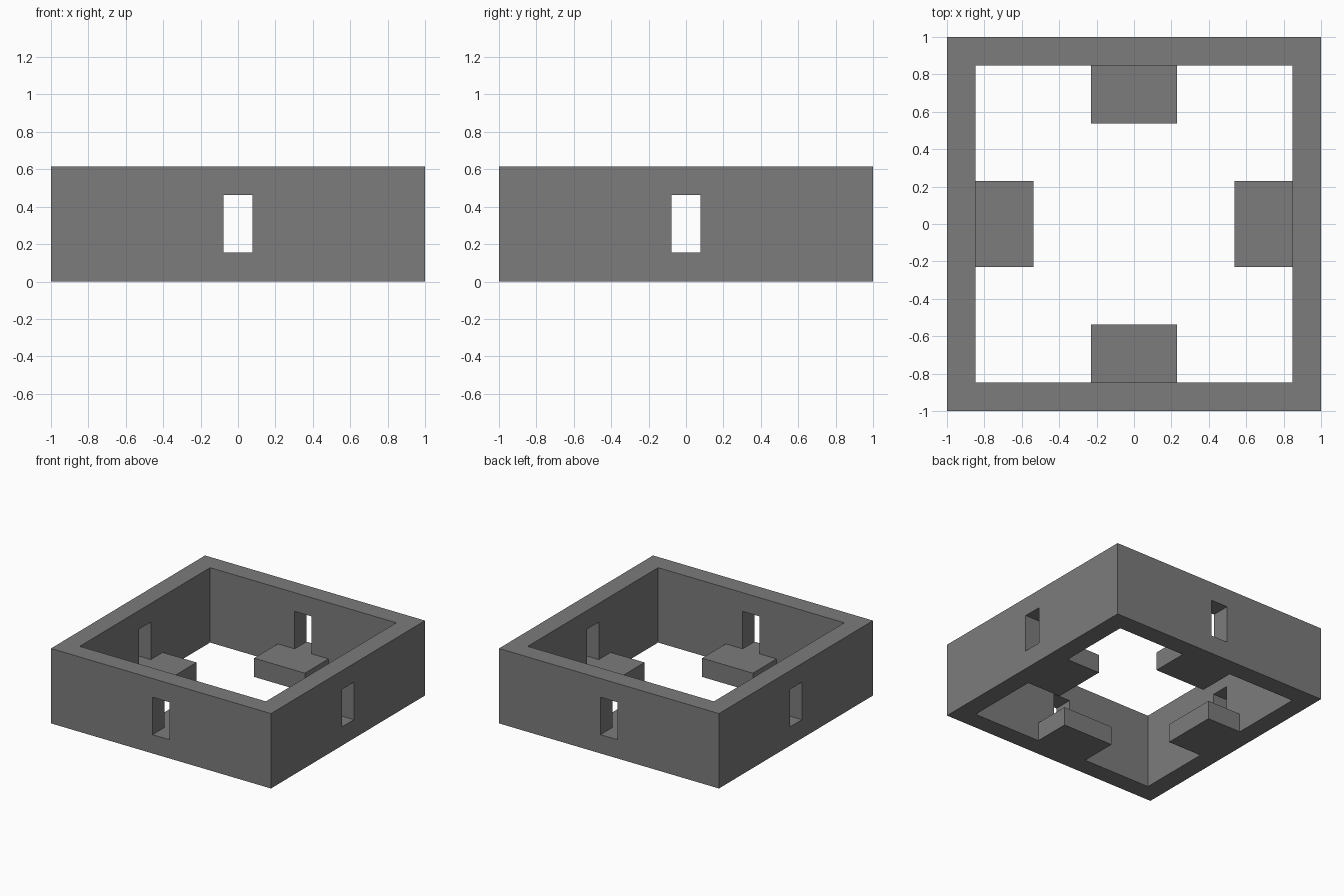
import bpy
import math
from mathutils import Matrix, Vector

if "Cube" in bpy.data.objects:
    bpy.data.objects.remove(bpy.data.objects["Cube"], do_unlink=True)

U = 2 / 13          # module: wall thickness
HEIGHT = 4 * U

stone = bpy.data.materials.new("grey stone")
stone.use_nodes = True
GREY = (0.2, 0.2, 0.2, 1)
stone.diffuse_color = GREY
stone.node_tree.nodes["Principled BSDF"].inputs["Base Color"].default_value = GREY


def box(name, low, high, angle=0):
    """Box between two corners, turned about the z axis."""
    low, high = Vector(low), Vector(high)
    bpy.ops.mesh.primitive_cube_add(size=1)
    ob = bpy.context.object
    ob.name = name
    ob.data.transform(Matrix.Rotation(angle, 4, "Z")
                      @ Matrix.Translation((low + high) / 2)
                      @ Matrix.Diagonal((*(high - low), 1)))
    ob.data.materials.append(stone)
    return ob


def cut(target, cutter):
    """Subtract the cutter, then discard it."""
    mod = target.modifiers.new("opening", "BOOLEAN")
    mod.operation = "DIFFERENCE"
    mod.solver = "EXACT"
    mod.object = cutter
    bpy.context.view_layer.objects.active = target
    bpy.ops.object.modifier_apply(modifier=mod.name)
    bpy.data.objects.remove(cutter, do_unlink=True)


# Square wall ring, open at top and bottom
walls = box("walls", (-1, -1, 0), (1, 1, HEIGHT))
inner = 1 - U
cut(walls, box("court_cutter", (-inner, -inner, -1), (inner, inner, 1)))

# One window and one ledge beneath it on each side
for i, side in enumerate(("front", "left", "back", "right")):
    turn = i * math.pi / 2
    cut(walls, box("window_cutter", (-U / 2, -1.2, U), (U / 2, -0.6, 3 * U), turn))
    box(side + "_ledge", (-1.5 * U, -inner, 0), (1.5 * U, -inner + 2 * U, U), turn)
